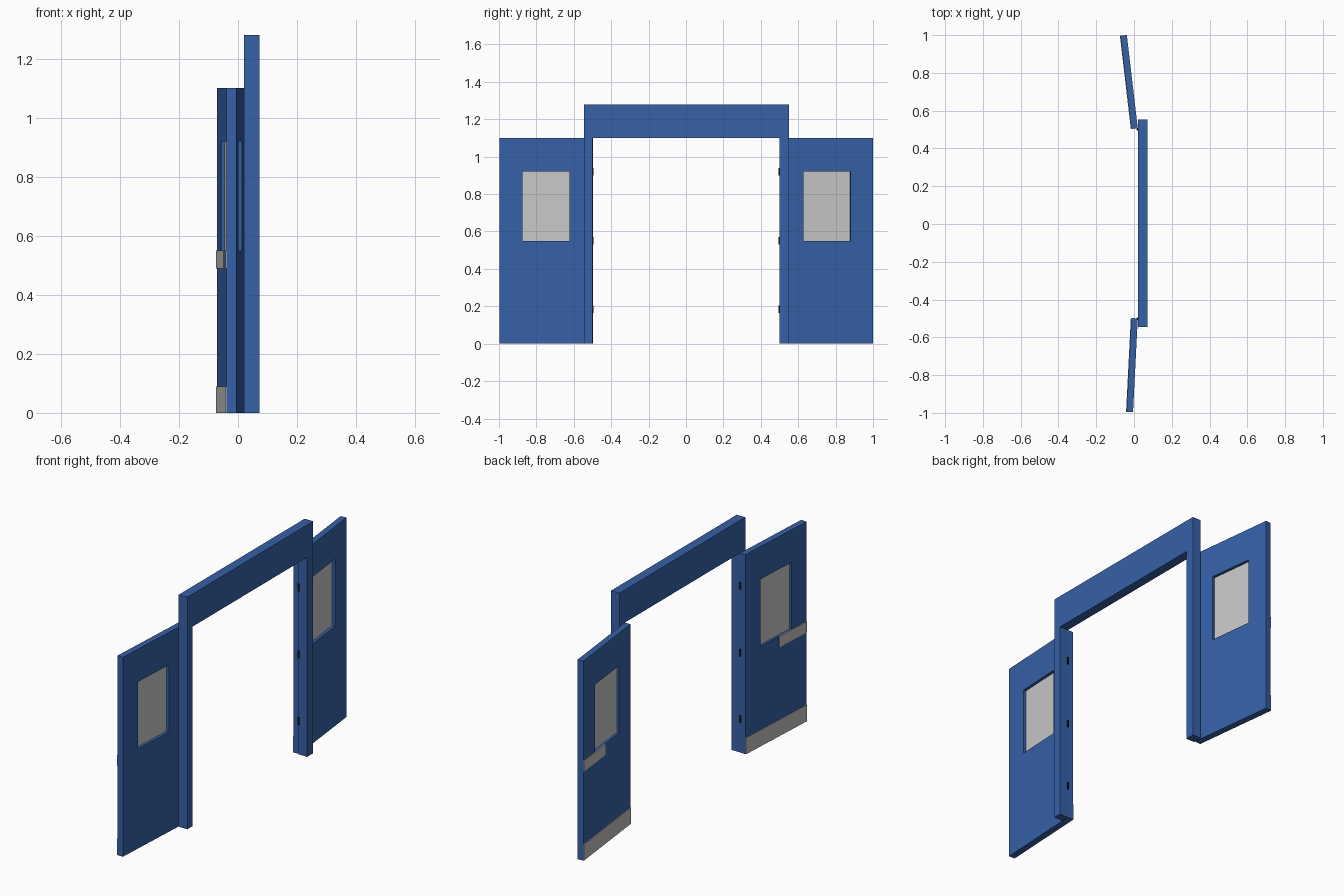
import bpy, bmesh, math
from mathutils import Matrix

cube = bpy.data.objects.get("Cube")
if cube:
    bpy.data.objects.remove(cube)


def material(name, rgb):
    m = bpy.data.materials.new(name)
    m.use_nodes = True
    m.diffuse_color = (*rgb, 1)
    m.node_tree.nodes["Principled BSDF"].inputs["Base Color"].default_value = (*rgb, 1)
    return m


BLUE = material("blue paint", (0.037, 0.119, 0.39))
GLASS = material("frosted glass", (0.58, 0.58, 0.58))
STEEL = material("brushed steel", (0.56, 0.55, 0.53))
BLACK = material("black hinge metal", (0.008, 0.008, 0.008))


def finish(name, bm, mat, place=Matrix()):
    bmesh.ops.recalc_face_normals(bm, faces=bm.faces)
    mesh = bpy.data.meshes.new(name)
    bm.to_mesh(mesh)
    bm.free()
    mesh.materials.append(mat)
    ob = bpy.data.objects.new(name, mesh)
    ob.matrix_world = place
    bpy.context.collection.objects.link(ob)
    return ob


def box(name, lo, hi, mat, place=Matrix()):
    bm = bmesh.new()
    bmesh.ops.create_cube(bm, size=1)
    for v in bm.verts:
        v.co = [(a + b) / 2 + c * (b - a) for a, b, c in zip(lo, hi, v.co)]
    return finish(name, bm, mat, place)


# Door frame: one U-shaped profile extruded through its depth
profile = [(-0.545, 0), (-0.545, 1.28), (0.552, 1.28), (0.552, 0),
           (0.5, 0), (0.5, 1.1), (-0.5, 1.1), (-0.5, 0)]
bm = bmesh.new()
face = bm.faces.new([bm.verts.new((0.02, y, z)) for y, z in profile])
ext = bmesh.ops.extrude_face_region(bm, geom=[face])["geom"]
bmesh.ops.translate(bm, vec=(0.052, 0, 0),
                    verts=[g for g in ext if isinstance(g, bmesh.types.BMVert)])
finish("door_frame", bm, BLUE)

WIDTH, HEIGHT, THICK = 0.497, 1.1, 0.034
WIN_IN, WIN_OUT, WIN_LOW, WIN_TOP = 0.122, 0.375, 0.55, 0.92


def door_leaf(name, s, place):
    """Slab with a window opening; s is the side the leaf reaches out to."""
    def rect(a, b, lo, hi):
        return [(a, lo), (b, lo), (b, hi), (a, hi)]
    bm = bmesh.new()
    outer, inner = rect(0, WIDTH, 0, HEIGHT), rect(WIN_IN, WIN_OUT, WIN_LOW, WIN_TOP)
    rings = [[bm.verts.new((x, s * u, z)) for u, z in loop]
             for loop, x in ((outer, 0), (inner, 0), (inner, -THICK), (outer, -THICK))]
    for k in range(4):
        a, b = rings[k], rings[(k + 1) % 4]
        for i in range(4):
            j = (i + 1) % 4
            bm.faces.new((a[i], a[j], b[j], b[i]))
    finish(name, bm, BLUE, place)


def door(side, s, hinge_y, angle):
    place = Matrix.Translation((0.02, hinge_y, 0)) @ Matrix.Rotation(s * math.radians(angle), 4, "Z")

    def part(name, x0, x1, u0, u1, z0, z1, mat):
        ys = sorted((s * u0, s * u1))
        box(f"{side}_{name}", (x0, ys[0], z0), (x1, ys[1], z1), mat, place)

    door_leaf(f"{side}_door", s, place)
    part("window_pane", -0.022, -0.016, WIN_IN, WIN_OUT, WIN_LOW, WIN_TOP, GLASS)
    # Plates on the face away from the frame
    back = -THICK
    part("kick_plate", back - 0.003, back, 0.002, WIDTH, 0, 0.09, STEEL)
    part("push_plate", back - 0.003, back, 0.272, WIDTH, 0.49, 0.55, STEEL)
    # Hinge knuckles between leaf and frame
    for i, z in enumerate((0.185, 0.55, 0.92)):
        bm = bmesh.new()
        bmesh.ops.create_cone(bm, cap_ends=True, segments=12, radius1=0.006,
                              radius2=0.006, depth=0.04)
        ob = finish(f"{side}_hinge_{i + 1}", bm, BLACK,
                    Matrix.Translation((0.02, s * 0.501, z)))
        for p in ob.data.polygons:
            p.use_smooth = abs(p.normal.z) < 0.5


door("rear", 1, 0.507, 6.7)
door("front", -1, -0.5, 2.9)
